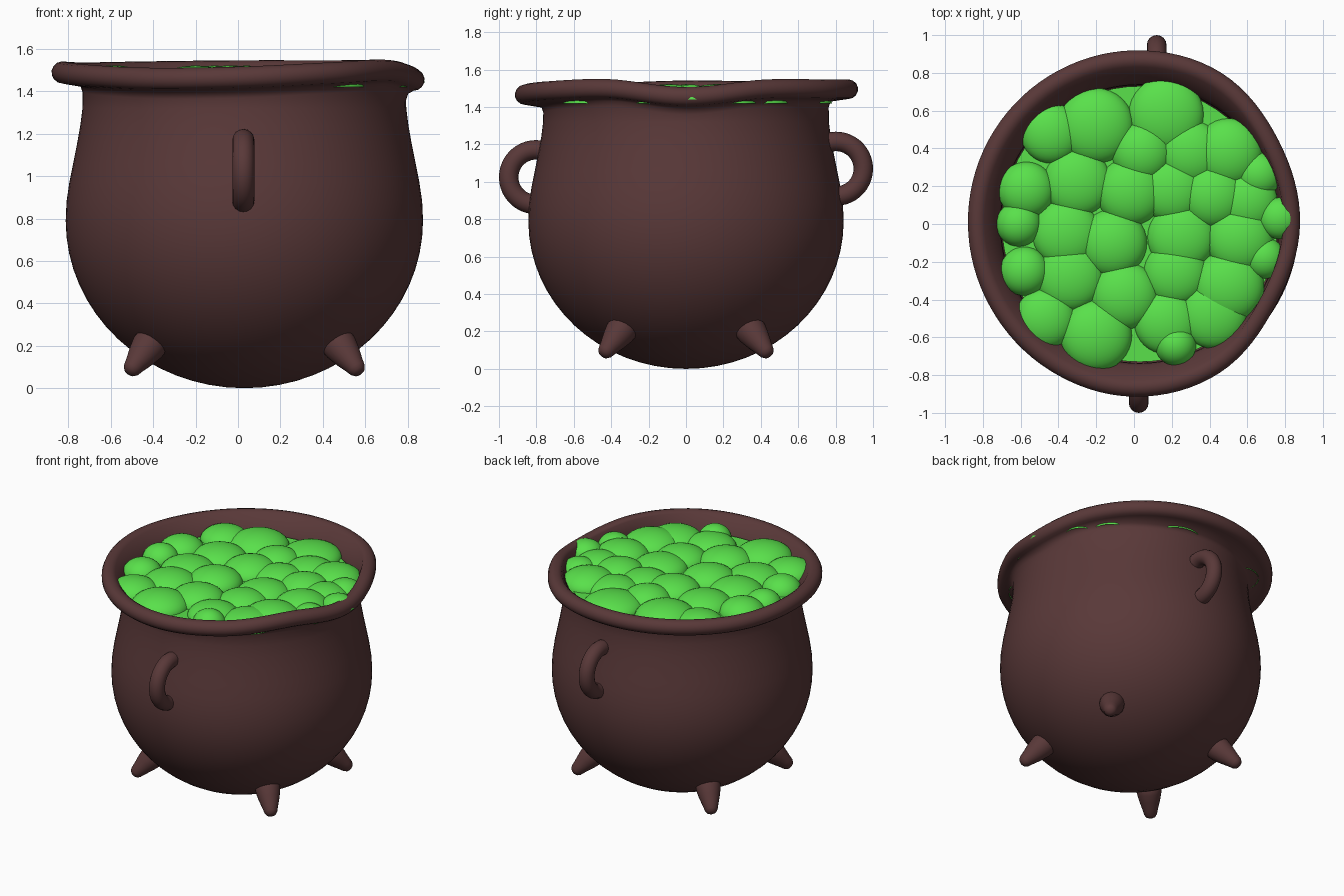
import bpy, bmesh, math
from mathutils import Vector, Matrix

if "Cube" in bpy.data.objects:
    bpy.data.objects.remove(bpy.data.objects["Cube"])

CX = 0.03          # body axis
SEG = 96


def material(name, rgb):
    m = bpy.data.materials.new(name)
    m.diffuse_color = (*rgb, 1)
    m.use_nodes = True
    m.node_tree.nodes["Principled BSDF"].inputs["Base Color"].default_value = m.diffuse_color
    return m


IRON = material("dark_iron", (0.10, 0.04, 0.04))
BREW = material("green_brew", (0.10, 0.75, 0.07))


def finish(name, bm, mat):
    bmesh.ops.recalc_face_normals(bm, faces=bm.faces)
    for f in bm.faces:
        f.smooth = True
    me = bpy.data.meshes.new(name)
    bm.to_mesh(me)
    bm.free()
    me.materials.append(mat)
    ob = bpy.data.objects.new(name, me)
    bpy.context.collection.objects.link(ob)
    return ob


def loft(bm, rings, closed_ends=False):
    rows = [[bm.verts.new(p) for p in ring] for ring in rings]
    n = len(rows[0])
    for a, b in zip(rows, rows[1:]):
        for i in range(n):
            j = (i + 1) % n
            bm.faces.new((a[i], a[j], b[j], b[i]))
    if closed_ends:
        bm.faces.new(rows[0])
        bm.faces.new(rows[-1])
    return rows


def periodic(vals, t):
    """Smooth periodic interpolation of evenly spaced values, t in 0..1."""
    n = len(vals)
    x = t * n
    i = int(x)
    u = x - i
    a, b, c, d = (vals[(i + k) % n] for k in (-1, 0, 1, 2))
    return b + 0.5 * u * (c - a + u * (2 * a - 5 * b + 4 * c - d + u * (3 * (b - c) + d - a)))


# Wavy rim: outer radius and centre height every 30 degrees, starting at the spout (+x)
RIM_R = [0.88, 0.885, 0.925, 0.92, 0.905, 0.89, 0.88, 0.88, 0.895, 0.915, 0.91, 0.865]
RIM_Z = [1.455, 1.495, 1.495, 1.495, 1.49, 1.485, 1.49, 1.475, 1.46, 1.465, 1.485, 1.497]
TUBE = 0.052


def body_ring(r, z=None, drop=0.0):
    """Circle about the body axis; with no z it follows the rim height."""
    out = []
    for i in range(SEG):
        a = 2 * math.pi * i / SEG
        h = z if z is not None else periodic(RIM_Z, i / SEG) - drop
        out.append((CX + r * math.cos(a), r * math.sin(a), h))
    return out


def rim_ring(deg):
    out = []
    c, s = math.cos(math.radians(deg)), math.sin(math.radians(deg))
    for i in range(SEG):
        a = 2 * math.pi * i / SEG
        r = periodic(RIM_R, i / SEG) - TUBE + TUBE * c
        out.append((r * math.cos(a), r * math.sin(a), periodic(RIM_Z, i / SEG) + TUBE * s))
    return out


# Pot: round belly, neck, rolled rim and inner wall
rings = []
for k in range(1, 17):
    t = math.pi / 2 * k / 16
    rings.append(body_ring(0.843 * math.sin(t), 0.79 - 0.79 * math.cos(t)))
for r, z in [(0.839, 0.88), (0.826, 0.97), (0.808, 1.06), (0.790, 1.15), (0.774, 1.24), (0.764, 1.32)]:
    rings.append(body_ring(r, z))
rings += [body_ring(0.763, drop=0.095), body_ring(0.773, drop=0.066)]
rings += [rim_ring(d) for d in range(-90, 136, 25)]
rings += [body_ring(0.752, drop=0.05), body_ring(0.738, drop=0.10), body_ring(0.735, 1.25)]
bm = bmesh.new()
rows = loft(bm, rings)
tip = bm.verts.new((CX, 0, 0))
for i in range(SEG):
    bm.faces.new((tip, rows[0][(i + 1) % SEG], rows[0][i]))
finish("pot", bm, IRON)


# Side handles: rounded loops sunk into the belly
def handle(name, x, side, z):
    bm = bmesh.new()
    loops = []
    for k in range(29):
        a = math.radians(-115 + 230 * k / 28)
        ring = []
        for j in range(16):
            b = 2 * math.pi * j / 16
            r = 0.146 + 0.052 * math.cos(b)
            ring.append((x + 0.052 * math.sin(b), side * (0.802 + r * math.cos(a)), z + r * math.sin(a)))
        loops.append(ring)
    loft(bm, loops, True)
    finish(name, bm, IRON)


handle("front_handle", 0.025, -1, 1.025)
handle("back_handle", 0.12, 1, 1.07)


# Four stubby tapered feet
def foot(name, sx, sy):
    base = Vector((CX + sx * 0.41, sy * 0.31, 0.255))
    end = Vector((CX + sx * 0.545, sy * 0.445, 0.072))
    d = end - base
    q = d.to_track_quat('Z', 'Y')
    prof = [(0.085, 0), (0.08, 0.35), (0.068, 0.55), (0.05, 0.78), (0.042, 0.9), (0.03, 0.97), (0.012, 1.0)]
    bm = bmesh.new()
    loft(bm, [[base + q @ Vector((r * math.cos(2 * math.pi * i / 20), r * math.sin(2 * math.pi * i / 20),
                                  t * d.length)) for i in range(20)] for r, t in prof], True)
    finish(name, bm, IRON)


for sx, lr in ((-1, "left"), (1, "right")):
    for sy, fb in ((-1, "front"), (1, "back")):
        foot(f"{fb}_{lr}_foot", sx, sy)

# Brew surface with overlapping bubble domes (x, y, radius)
BUBBLES = [
    (-.44, .48, .16), (-.20, .52, .20), (.17, .58, .20), (.50, .38, .18), (.66, .26, .12),
    (-.57, .18, .15), (-.30, .22, .18), (-.02, .17, .18), (.20, .18, .17), (.42, .15, .17),
    (.60, .12, .16), (-.61, .0, .12), (-.36, -.05, .18), (-.11, -.10, .18), (.25, -.07, .18),
    (.56, -.08, .18), (.69, -.18, .11), (-.58, -.25, .13), (-.34, -.28, .18), (-.05, -.38, .18),
    (.22, -.26, .17), (.50, -.33, .19), (-.47, -.50, .16), (-.20, -.59, .19), (.17, -.52, .17),
    (.22, -.64, .11), (.42, -.48, .18), (.04, .38, .16), (.30, .38, .17)]


def dome(bm, x, y, z, r, h):
    m = Matrix.Translation((x, y, z)) @ Matrix.Diagonal((r, r, h, 1))
    new = bmesh.ops.create_uvsphere(bm, u_segments=32, v_segments=20, radius=1, matrix=m)["verts"]
    bmesh.ops.delete(bm, geom=[v for v in new if v.co.z < z - 0.001], context='VERTS')


bm = bmesh.new()
for i, (x, y, r) in enumerate(BUBBLES):
    dome(bm, x, y, 1.42, r, 0.09 + 0.012 * (i % 2))
dome(bm, 0.77, 0.03, 1.44, 0.11, 0.08)     # bubble spilling over the spout
bmesh.ops.create_circle(bm, cap_ends=True, segments=64, radius=0.73,
                        matrix=Matrix.Translation((CX, 0, 1.43)))
finish("bubbling_brew", bm, BREW)
